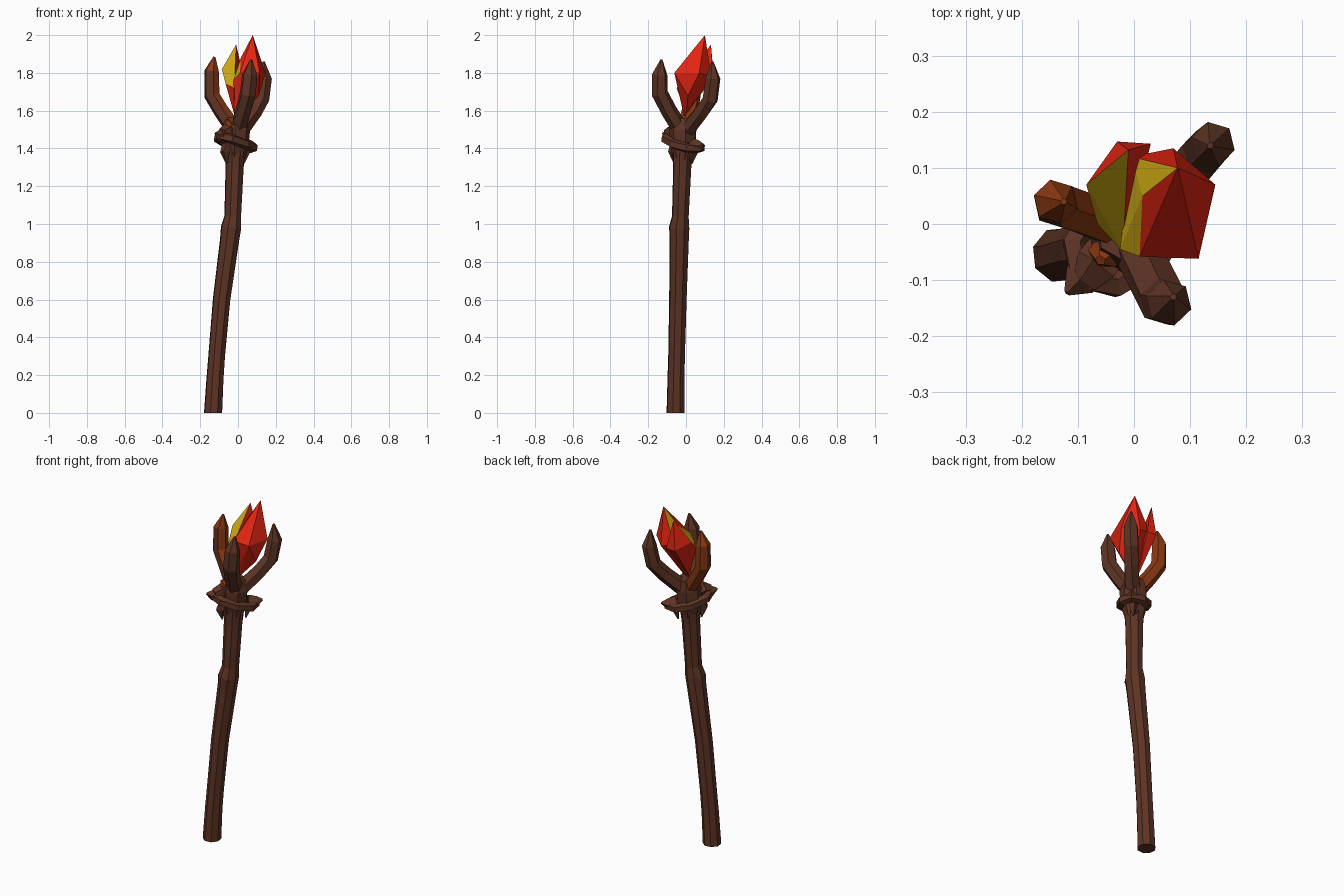
import bpy, bmesh, math
from mathutils import Vector

if "Cube" in bpy.data.objects:
    bpy.data.objects.remove(bpy.data.objects["Cube"])


def make_material(name, rgb):
    mat = bpy.data.materials.new(name)
    mat.use_nodes = True
    mat.diffuse_color = (*rgb, 1)
    mat.node_tree.nodes["Principled BSDF"].inputs["Base Color"].default_value = (*rgb, 1)
    return mat


BROWN = make_material("dark_wood", (0.11, 0.034, 0.018))
ORANGE = make_material("glowing_wood", (0.25, 0.04, 0.006))
RED = make_material("red_crystal", (0.78, 0.018, 0.006))
YELLOW = make_material("yellow_core", (0.62, 0.4, 0.006))


def finish(name, bm, mats, rule=None):
    """Turn a bmesh into a flat shaded object; rule(normal, centre) picks the colour."""
    bmesh.ops.recalc_face_normals(bm, faces=bm.faces)
    for face in bm.faces:
        if rule:
            face.material_index = int(rule(face.normal, face.calc_center_median()))
    mesh = bpy.data.meshes.new(name)
    bm.to_mesh(mesh)
    bm.free()
    for mat in mats:
        mesh.materials.append(mat)
    obj = bpy.data.objects.new(name, mesh)
    bpy.context.collection.objects.link(obj)
    return obj


def limb(name, path, sides=6, mats=(BROWN,), rule=None, closed=False, up=(0.3, 1, 0)):
    """Faceted tube through (x, y, z, radius) stations."""
    bm = bmesh.new()
    pts = [Vector(p[:3]) for p in path]
    n = len(pts)
    rings = []
    for i, p in enumerate(path):
        before = pts[i - 1] if closed else pts[max(i - 1, 0)]
        after = pts[(i + 1) % n] if closed else pts[min(i + 1, n - 1)]
        along = (after - before).normalized()
        # the shaft's foot is cut level with the ground
        if p[2] == 0:
            along = Vector((0, 0, 1))
        a = along.cross(Vector(up)).normalized()
        b = along.cross(a)
        turn = [2 * math.pi * k / sides for k in range(sides)]
        rings.append([bm.verts.new(pts[i] + p[3] * (math.cos(t) * a + math.sin(t) * b)) for t in turn])
    for i in range(n if closed else n - 1):
        r, s = rings[i], rings[(i + 1) % n]
        for k in range(sides):
            j = (k + 1) % sides
            bm.faces.new((r[k], r[j], s[j], s[k]))
    if not closed:
        bm.faces.new(rings[0])
        bm.faces.new(rings[-1])
    return finish(name, bm, mats, rule)


def shard(name, points, mats, rule):
    """Convex crystal around a few corner points."""
    bm = bmesh.new()
    for p in points:
        bm.verts.new(p)
    hull = bmesh.ops.convex_hull(bm, input=bm.verts)
    bmesh.ops.delete(bm, geom=[v for v in hull["geom_interior"] if isinstance(v, bmesh.types.BMVert)],
                     context="VERTS")
    return finish(name, bm, mats, rule)


# Leaning shaft with a knot
limb("shaft", [
    (-0.132, -0.055, 0, 0.05), (-0.122, -0.053, 0.18, 0.047), (-0.113, -0.05, 0.3, 0.046),
    (-0.087, -0.043, 0.6, 0.048), (-0.044, -0.036, 0.92, 0.053), (-0.037, -0.036, 0.98, 0.056),
    (-0.028, -0.03, 1.04, 0.046), (-0.018, -0.02, 1.3, 0.05), (-0.015, -0.015, 1.42, 0.06)], sides=8)
limb("shaft_knot", [(-0.03, -0.05, 0.92, 0.02), (-0.025, -0.06, 0.98, 0.032),
                    (-0.022, -0.05, 1.04, 0.018)], sides=5)

# Hub below the prongs
limb("hub", [(-0.015, -0.015, 1.34, 0.05), (-0.015, -0.015, 1.42, 0.072),
             (-0.01, -0.015, 1.5, 0.075), (-0.01, -0.01, 1.56, 0.058)], sides=7)
limb("hub_knob", [(-0.03, -0.03, 1.47, 0.04), (-0.065, -0.075, 1.49, 0.042),
                  (-0.085, -0.1, 1.48, 0.028)], sides=5, up=(0, 0, 1))

# Tilted binding, long on the diagonal
band = []
for k in range(8):
    t = 2 * math.pi * k / 8
    u, v = 0.115 * math.cos(t), 0.072 * math.sin(t)
    d = math.sqrt(0.5)
    band.append((-0.012 + (u + v) * d, -0.015 + (u - v) * d,
                 1.435 - 0.3 * u - 0.012 * abs(math.sin(t)), 0.026))
limb("binding", band, sides=5, closed=True, up=(0, 0, 1))

# Pointed binding ends and roots under the binding
for side, label in ((1, "back"), (-1, "front")):
    limb("binding_end_" + label, [
        (-0.012 + 0.05 * side, -0.015 + 0.05 * side, 1.44 - 0.02 * side, 0.035),
        (-0.012 + 0.085 * side, -0.015 + 0.085 * side, 1.44 - 0.03 * side, 0.032),
        (-0.012 + 0.108 * side, -0.015 + 0.108 * side, 1.45 - 0.03 * side, 0.006)], sides=4, up=(0, 0, 1))
    limb("binding_root_" + label, [
        (-0.015 + 0.035 * side, -0.015 + 0.035 * side, 1.43, 0.032),
        (-0.015 + 0.055 * side, -0.015 + 0.055 * side, 1.38, 0.026),
        (-0.015 + 0.045 * side, -0.015 + 0.045 * side, 1.32, 0.005)], sides=4)

# Three prongs around the crystal
limb("front_prong", [
    (-0.005, -0.02, 1.49, 0.045), (0.025, -0.085, 1.59, 0.043), (0.052, -0.138, 1.69, 0.044),
    (0.062, -0.14, 1.79, 0.042), (0.07, -0.13, 1.87, 0.006)])
limb("back_prong", [
    (0.01, 0.0, 1.49, 0.045), (0.085, 0.08, 1.59, 0.042), (0.125, 0.128, 1.66, 0.042),
    (0.141, 0.143, 1.77, 0.04), (0.136, 0.14, 1.86, 0.006)])
limb("side_prong", [
    (-0.02, -0.005, 1.5, 0.045), (-0.09, 0.02, 1.6, 0.042), (-0.138, 0.036, 1.68, 0.043),
    (-0.14, 0.04, 1.81, 0.04), (-0.125, 0.04, 1.885, 0.006)],
    mats=(ORANGE, BROWN), rule=lambda n, c: n.x + n.y < -0.9 and n.z < 0.3)
limb("glowing_root", [(-0.03, -0.03, 1.5, 0.04), (-0.055, -0.055, 1.53, 0.03),
                      (-0.06, -0.065, 1.55, 0.01)], sides=5, mats=(ORANGE,))

# Large crystal with its broken side showing the core
shard("main_crystal", [
    (-0.02, -0.01, 1.57), (0.02, 0.0, 1.58), (0.01, -0.058, 1.8), (0.115, -0.062, 1.8),
    (0.145, 0.07, 1.8), (0.07, 0.135, 1.78), (-0.005, 0.12, 1.8), (-0.025, -0.045, 1.76),
    (0.015, 0.05, 1.88), (0.078, 0.1, 2.0), (0.11, 0.01, 1.68)],
    (RED, YELLOW), lambda n, c: n.x < -0.75 and c.z > 1.68)

# Split shard behind it
shard("split_shard", [
    (-0.02, 0.0, 1.58), (-0.085, 0.07, 1.82), (-0.065, 0.0, 1.74), (-0.03, 0.147, 1.78),
    (0.03, 0.143, 1.78), (-0.01, 0.132, 1.95), (-0.02, -0.05, 1.72), (0.0, 0.05, 1.76)],
    (RED, YELLOW), lambda n, c: n.z > 0.22 and n.y < 0.5)
